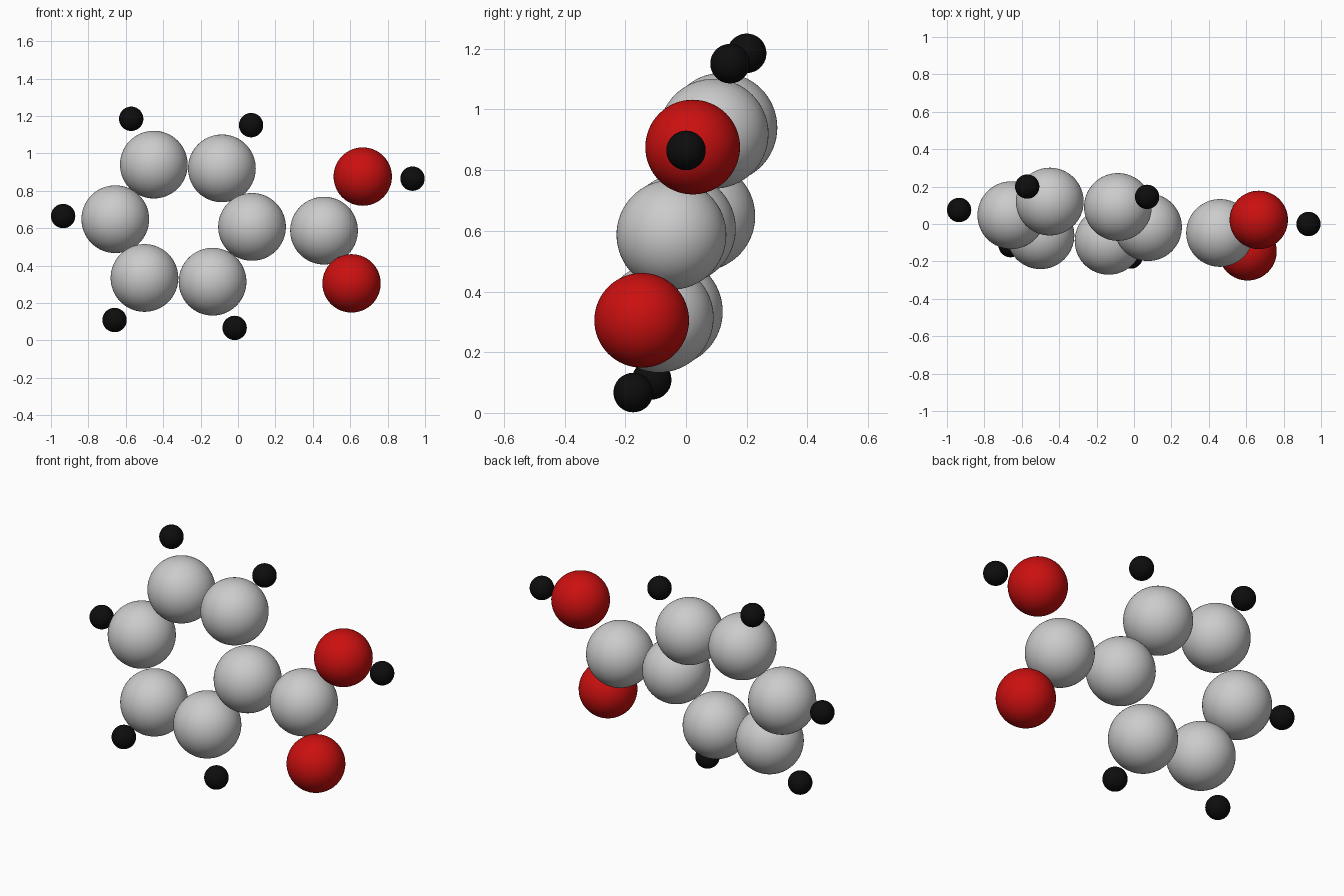
import bpy


def make_material(name, color):
    mat = bpy.data.materials.new(name)
    mat.diffuse_color = color
    return mat


red = make_material("red", (0.6, 0.005, 0.005, 1))
black = make_material("black", (0.004, 0.004, 0.004, 1))


def add_atoms(name, radius, centres, mat=None):
    for i, centre in enumerate(centres, 1):
        bpy.ops.mesh.primitive_uv_sphere_add(
            segments=64, ring_count=32, radius=radius, location=centre)
        atom = bpy.context.object
        atom.name = f"{name}_{i}"
        bpy.ops.object.shade_smooth_by_angle()
        if mat:
            atom.data.materials.append(mat)


# six-membered tilted carbon ring
add_atoms("ring_carbon", 0.181, [
    (-0.450, 0.120, 0.940), (-0.086, 0.091, 0.920), (0.075, -0.017, 0.607),
    (-0.136, -0.090, 0.314), (-0.500, -0.060, 0.334), (-0.656, 0.047, 0.648)])

# carbon joining the ring to the acid group
add_atoms("acid_carbon", 0.181, [(0.460, -0.048, 0.587)])

# two oxygens
add_atoms("oxygen", 0.156, [(0.667, 0.022, 0.876), (0.607, -0.146, 0.305)], red)

# hydrogens around the ring and on the upper oxygen
add_atoms("hydrogen", 0.065, [
    (-0.571, 0.200, 1.185), (0.070, 0.145, 1.151), (-0.935, 0.075, 0.665),
    (-0.660, -0.113, 0.109), (-0.018, -0.174, 0.067), (0.933, 0.000, 0.865)], black)
